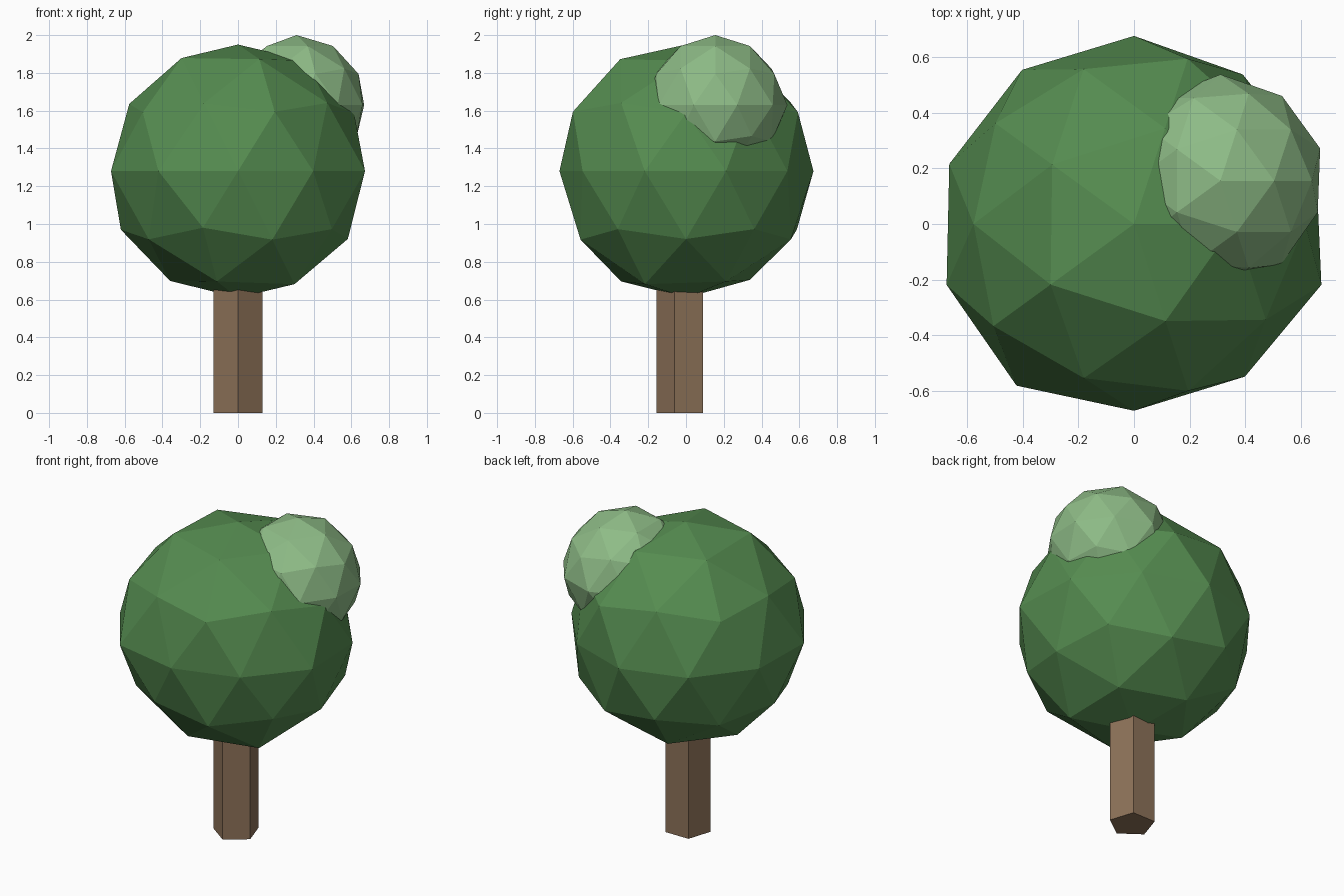
import bpy
import math
from mathutils import Vector

if "Cube" in bpy.data.objects:
    bpy.data.objects.remove(bpy.data.objects["Cube"])


def paint(obj, name, color):
    mat = bpy.data.materials.new(name)
    mat.diffuse_color = (*color, 1)
    mat.use_nodes = True
    mat.node_tree.nodes["Principled BSDF"].inputs["Base Color"].default_value = mat.diffuse_color
    obj.data.materials.append(mat)


def leaf_ball(name, center, radius, default, bulges, color):
    """Low-poly ball whose vertices are pushed in or out along their direction."""
    bpy.ops.mesh.primitive_ico_sphere_add(subdivisions=2, radius=1, location=center)
    obj = bpy.context.object
    obj.name = name
    verts = obj.data.vertices
    dirs = [v.co.normalized() for v in verts]
    scale = [default] * len(verts)
    for x, y, z, s in bulges:
        d = Vector((x, y, z)).normalized()
        nearest = max(range(len(dirs)), key=lambda i: dirs[i].dot(d))
        scale[nearest] = s
    for v, d, s in zip(verts, dirs, scale):
        v.co = d * radius * s
    paint(obj, name + "_green", color)
    return obj


# Five-sided trunk with one edge facing the front
bpy.ops.mesh.primitive_cylinder_add(vertices=5, radius=0.135, depth=0.8,
                                    location=(0, -0.02, 0.4),
                                    rotation=(0, 0, math.pi))
trunk = bpy.context.object
trunk.name = "trunk"
paint(trunk, "bark_brown", (0.27, 0.17, 0.10))

# Main crown: direction and relative radius of its uneven vertices
crown_bulges = [
    (0, 0, 1, 1.0), (0, 0, -1, 1.0),
    (-.425, .309, .851, 1.03), (-.425, -.309, .851, 1.05), (.162, -.5, .851, 1.04),
    (-.724, -.526, .447, 1.04), (.276, -.851, .447, 1.05), (.276, .851, .447, 1.04),
    (-.851, 0, .526, 1.01), (-.263, -.809, .526, 1.02),
    (-.951, .309, 0, 1.04), (-.951, -.309, 0, 1.055), (-.588, .809, 0, 1.02),
    (-.588, -.809, 0, 1.07), (0, -1, 0, 1.0), (0, 1, 0, 1.007),
    (.588, -.809, 0, 1.01), (.951, -.309, 0, 1.055), (.588, .809, 0, 0.99),
    (-.894, 0, -.447, 1.035), (-.276, -.851, -.447, 1.0), (-.276, .851, -.447, 1.03),
    (.851, 0, -.526, 1.02), (.263, -.809, -.526, 1.03),
    (-.526, 0, -.851, 1.02), (.425, -.309, -.851, 1.05), (-.162, .5, -.851, 1.01),
]
leaf_ball("crown", (0, 0, 1.28), 0.67, 1.025, crown_bulges, (0.09, 0.26, 0.08))

# Small lighter crown on the upper right
tuft_bulges = [
    (0, 0, 1, 1.028), (.951, .309, 0, 1.045), (.588, .809, 0, 1.045),
    (0, 1, 0, 1.06), (.588, -.809, 0, 1.03),
]
leaf_ball("small_crown", (0.31, 0.155, 1.63), 0.36, 1.02, tuft_bulges, (0.27, 0.50, 0.24))
